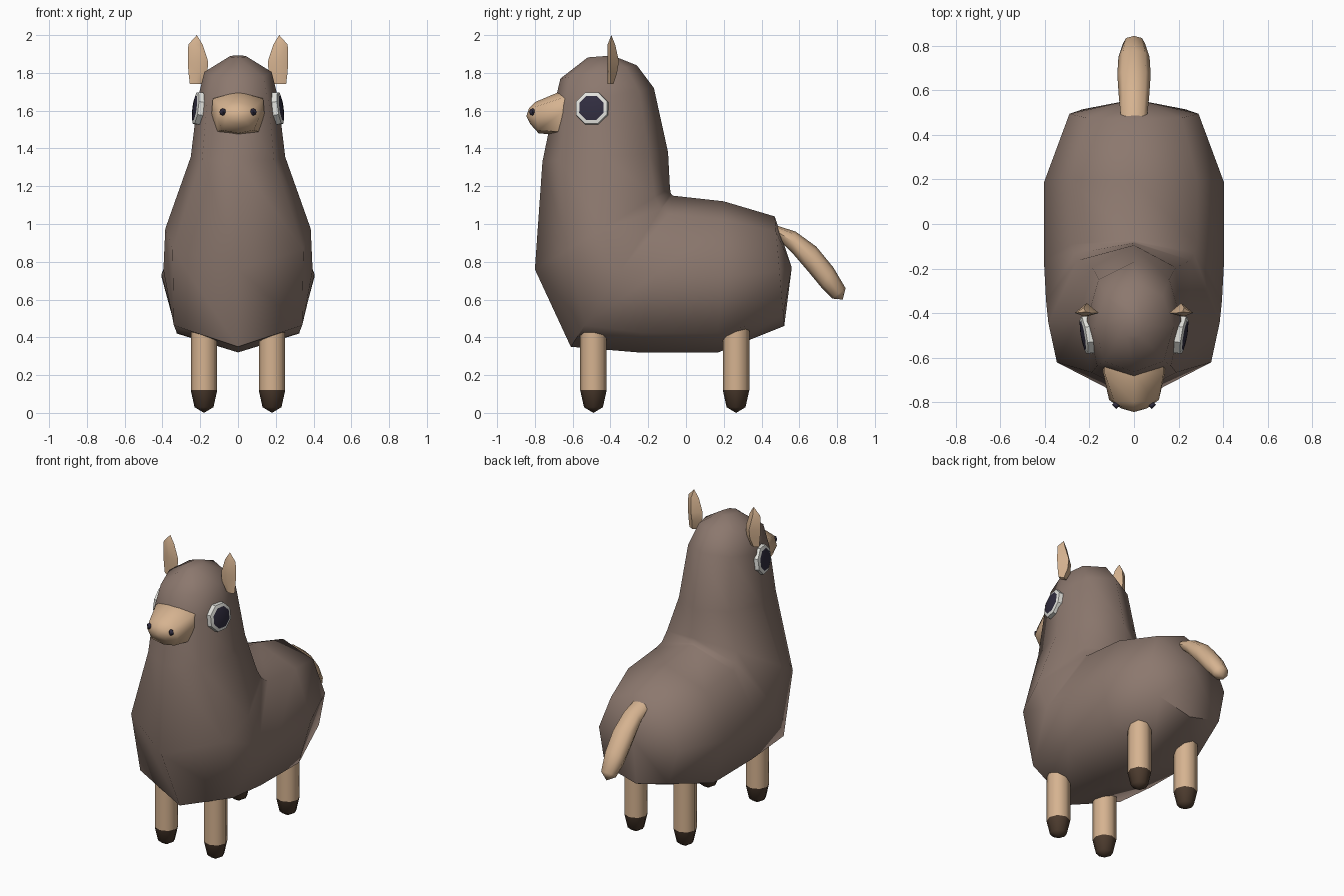
import bpy, bmesh, math
from mathutils import Vector, Matrix

old = bpy.data.objects.get("Cube")
if old:
    bpy.data.objects.remove(old, do_unlink=True)


def material(name, r, g, b):
    m = bpy.data.materials.new(name)
    m.diffuse_color = (r, g, b, 1)
    m.use_nodes = True
    m.node_tree.nodes["Principled BSDF"].inputs["Base Color"].default_value = (r, g, b, 1)
    return m


WOOL = material("brown wool", 0.262, 0.188, 0.156)
TAN = material("tan skin", 0.67, 0.45, 0.28)
HOOF = material("dark brown hoof", 0.075, 0.045, 0.028)
WHITE = material("eye white", 0.76, 0.76, 0.72)
DARK = material("dark pupil", 0.03, 0.026, 0.05)


def finish(name, bm, mats, angle=50):
    bmesh.ops.recalc_face_normals(bm, faces=bm.faces)
    me = bpy.data.meshes.new(name)
    bm.to_mesh(me)
    bm.free()
    for m in mats:
        me.materials.append(m)
    ob = bpy.data.objects.new(name, me)
    bpy.context.collection.objects.link(ob)
    bpy.ops.object.select_all(action='DESELECT')
    ob.select_set(True)
    bpy.context.view_layer.objects.active = ob
    bpy.ops.object.shade_smooth_by_angle(angle=math.radians(angle))
    return ob


def loft(name, rings, mat, start=None, end=None, x0=0, angle=50):
    """Skin eight-sided rings. Each ring: (y, z) of both chord ends, half width,
    then optional (along, across) corner factors for the first and second end."""
    bm = bmesh.new()
    loops = []
    for a, b, w, *corner in rings:
        (c1, s1), (c2, s2) = corner if corner else ((.72, .72), (.72, .72))
        mid = (Vector(a) + Vector(b)) / 2
        half = (Vector(a) - Vector(b)) / 2
        shape = [(1, 0), (c1, s1), (0, 1), (-c2, s2), (-1, 0), (-c2, -s2), (0, -1), (c1, -s1)]
        loops.append([bm.verts.new((x0 + s * w, mid.x + c * half.x, mid.y + c * half.y))
                      for c, s in shape])
    for p, q in zip(loops, loops[1:]):
        for i in range(8):
            j = (i + 1) % 8
            bm.faces.new((p[i], p[j], q[j], q[i]))
    for loop, tip in ((loops[0], start), (loops[-1], end)):
        if tip:
            v = bm.verts.new((x0, *tip))
            for i in range(8):
                bm.faces.new((loop[i], loop[(i + 1) % 8], v))
        else:
            bm.faces.new(loop)
    return finish(name, bm, [mat], angle)


# Body: rings run from the rump, pivot around the crook, then climb the neck
T = ((.76, .7), (.75, .8))
loft("woolly_body", [
    ((.47, 1.04), (.52, .46), .29, (.72, .74), (.8, .8)),
    ((.20, 1.12), (.17, .32), .405, *T),
    ((-.07, 1.15), (-.25, .32), .405, *T),
    ((-.08, 1.16), (-.61, .35), .395, (.8, .68), (.72, .86)),
    ((-.085, 1.19), (-.80, .76), .385, (.78, .66), (.5, .9)),
    ((-.095, 1.38), (-.76, 1.33), .25, (.7, .75), (.72, .76)),
    ((-.17, 1.72), (-.70, 1.62), .212, (.7, .75), (.76, .78)),
    ((-.26, 1.84), (-.665, 1.77), .178, (.7, .72), (.76, .75)),
    ((-.39, 1.892), (-.52, 1.882), .045),
], WOOL, start=(.56, .77), angle=60)

# Muzzle
loft("muzzle", [
    ((-.58, 1.705), (-.58, 1.47), .14, (.68, .95), (.85, .8)),
    ((-.67, 1.70), (-.66, 1.47), .14, (.68, .95), (.85, .8)),
    ((-.80, 1.645), (-.78, 1.48), .112, (.7, .8), (.8, .75)),
    ((-.83, 1.615), (-.825, 1.53), .06),
], TAN, end=(-.845, 1.57), angle=60)

# Tail
loft("tail", [
    ((.47, .995), (.47, .94), .058),
    ((.58, .96), (.56, .85), .068),
    ((.69, .88), (.65, .745), .075),
    ((.78, .77), (.72, .66), .07),
    ((.845, .66), (.775, .605), .05),
], TAN, end=(.83, .60), angle=60)

for side, label in ((1, "left"), (-1, "right")):
    # Ear: flat at the front, ridged at the back
    bm = bmesh.new()
    loops = []
    for z, cx, w, back in ((1.74, .225, .03, -.385), (1.80, .212, .05, -.365),
                           (1.86, .212, .054, -.355), (1.95, .225, .038, -.375)):
        loops.append([bm.verts.new((side * (cx + dx), y, z)) for dx, y in
                      ((-w, -.40), (0, -.415), (w, -.40), (0, back))])
    for p, q in zip(loops, loops[1:]):
        for i in range(4):
            bm.faces.new((p[i], p[(i + 1) % 4], q[(i + 1) % 4], q[i]))
    tip = bm.verts.new((side * .218, -.395, 2.0))
    for i in range(4):
        bm.faces.new((loops[-1][i], loops[-1][(i + 1) % 4], tip))
    bm.faces.new(loops[0])
    finish(label + "_ear", bm, [TAN])

    # Eye: white rim with an inset, slightly domed pupil
    bm = bmesh.new()
    bmesh.ops.create_cone(bm, cap_ends=True, segments=8, radius1=.096, radius2=.09, depth=.06,
                          matrix=Matrix.Rotation(math.pi / 8, 4, 'Z'))
    bm.faces.ensure_lookup_table()
    front = max(bm.faces, key=lambda f: f.calc_center_median().z)
    bmesh.ops.inset_region(bm, faces=[front], thickness=.02, depth=.006)
    fan = bmesh.ops.poke(bm, faces=[front])
    fan["verts"][0].co.z += .009
    for f in fan["faces"]:
        f.material_index = 1
    out = Vector((side, -.17, .13)).normalized()
    bmesh.ops.transform(bm, verts=bm.verts, matrix=Matrix.Translation((side * .195, -.495, 1.61))
                        @ out.to_track_quat('Z', 'Y').to_matrix().to_4x4())
    finish(label + "_eye", bm, [WHITE, DARK], 30)

    # Nostril
    bm = bmesh.new()
    bmesh.ops.create_uvsphere(bm, u_segments=4, v_segments=4, radius=.019,
                              matrix=Matrix.Translation((side * .08, -.812, 1.593)))
    finish(label + "_nostril", bm, [DARK])

    # Legs with tapered hooves
    for y, place in ((-.49, "front"), (.265, "back")):
        r = .07
        leg = [((y + r, z), (y - r, z), r) for z in (.12, .46)]
        loft(f"{place}_{label}_leg", leg, TAN, x0=side * .18)
        hoof = [((y + k, z), (y - k, z), k) for z, k in ((.12, .07), (.03, .05))]
        loft(f"{place}_{label}_hoof", hoof, HOOF, end=(y, 0), x0=side * .18)
